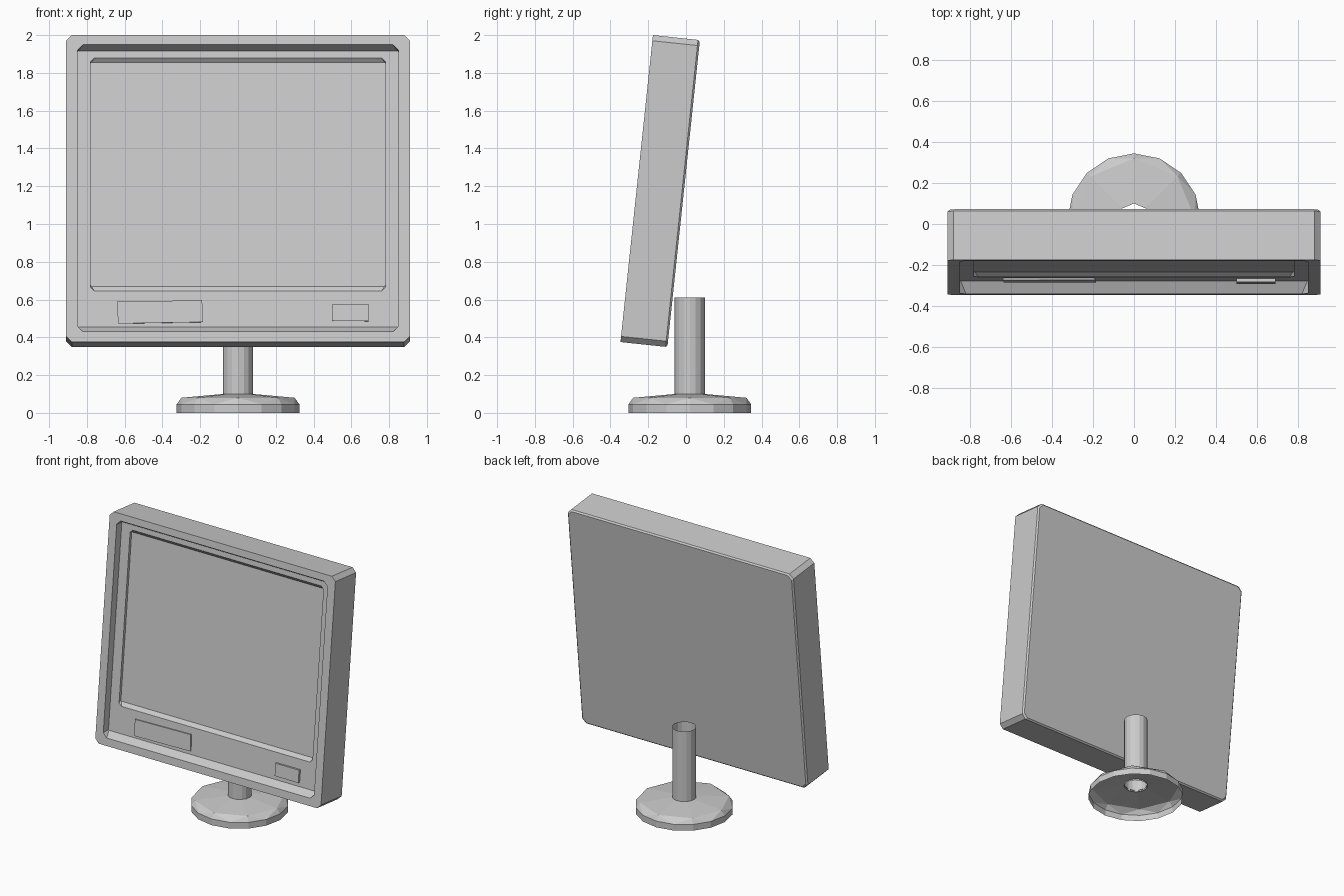
import bpy, bmesh
from math import sin, cos, pi, atan2

if "Cube" in bpy.data.objects:
    bpy.data.objects.remove(bpy.data.objects["Cube"])

TILT = atan2(0.172, 1.625)
CY = 0.02  # y centre of the stand


def tilted(x, v, d):
    """Panel space (across, up the panel, depth behind the front) to world."""
    return (x, -0.347 + v * sin(TILT) + d * cos(TILT),
            0.375 + v * cos(TILT) - d * sin(TILT))


def finish(name, bm):
    bmesh.ops.recalc_face_normals(bm, faces=bm.faces)
    me = bpy.data.meshes.new(name)
    bm.to_mesh(me)
    bm.free()
    ob = bpy.data.objects.new(name, me)
    bpy.context.collection.objects.link(ob)
    return ob


def bridge(bm, a, b):
    n = len(a)
    for i in range(n):
        j = (i + 1) % n
        bm.faces.new((a[i], a[j], b[j], b[i]))


def loft(name, loops):
    """Closed solid through a series of equal-length loops."""
    bm = bmesh.new()
    rings = [[bm.verts.new(p) for p in loop] for loop in loops]
    for a, b in zip(rings, rings[1:]):
        bridge(bm, a, b)
    bm.faces.new(rings[0])
    bm.faces.new(rings[-1])
    return finish(name, bm)


def cut_rect(w, lo, hi, c, d):
    """Rectangle with chamfered corners at a panel depth."""
    pts = [(w - c, lo), (w, lo + c), (w, hi - c), (w - c, hi),
           (c - w, hi), (-w, hi - c), (-w, lo + c), (c - w, lo)]
    return [tilted(x, v, d) for x, v in pts]


def ring(bm, n, r, z):
    return [bm.verts.new((r * cos(2 * pi * i / n), CY + r * sin(2 * pi * i / n), z))
            for i in range(n)]


# Monitor body: back, sides, front rim, stepped recess and screen
loft("monitor_body", [cut_rect(*r) for r in (
    (0.90, 0.010, 1.624, 0.030, 0.25),
    (0.91, 0.000, 1.634, 0.030, 0.24),
    (0.91, 0.000, 1.634, 0.030, 0.00),
    (0.85, 0.055, 1.584, 0.030, 0.00),
    (0.85, 0.087, 1.555, 0.004, 0.06),
    (0.78, 0.278, 1.519, 0.020, 0.06),
    (0.78, 0.305, 1.497, 0.004, 0.08))])

# Raised plates under the screen; the left one sits slightly crooked
plates = {
    "label_plate": ([(-0.635, 0.104), (-0.185, 0.112), (-0.19, 0.228), (-0.64, 0.220)], 0.050),
    "button_plate": ([(0.50, 0.118), (0.69, 0.117), (0.69, 0.207), (0.50, 0.207)], 0.043),
}
for name, (quad, front) in plates.items():
    loft(name, [[tilted(x, v, d) for x, v in quad] for d in (front, 0.062)])

# Stand base: hollow shell, 16-sided rim blending into an 8-sided top
bm = bmesh.new()
foot = ring(bm, 16, 0.325, 0.0)
rim = ring(bm, 16, 0.325, 0.045)
top = ring(bm, 8, 0.30, 0.08)
collar = ring(bm, 8, 0.08, 0.10)
bridge(bm, foot, rim)
for i in range(8):
    a, b, c = rim[2 * i], rim[2 * i + 1], rim[(2 * i + 2) % 16]
    t, u = top[i], top[(i + 1) % 8]
    bm.faces.new((a, b, t))
    bm.faces.new((b, u, t))
    bm.faces.new((b, c, u))
bridge(bm, top, collar)
finish("stand_base", bm)

# Stand stem: open tube
bm = bmesh.new()
bridge(bm, ring(bm, 16, 0.08, 0.09), ring(bm, 16, 0.08, 0.61))
finish("stand_stem", bm)
